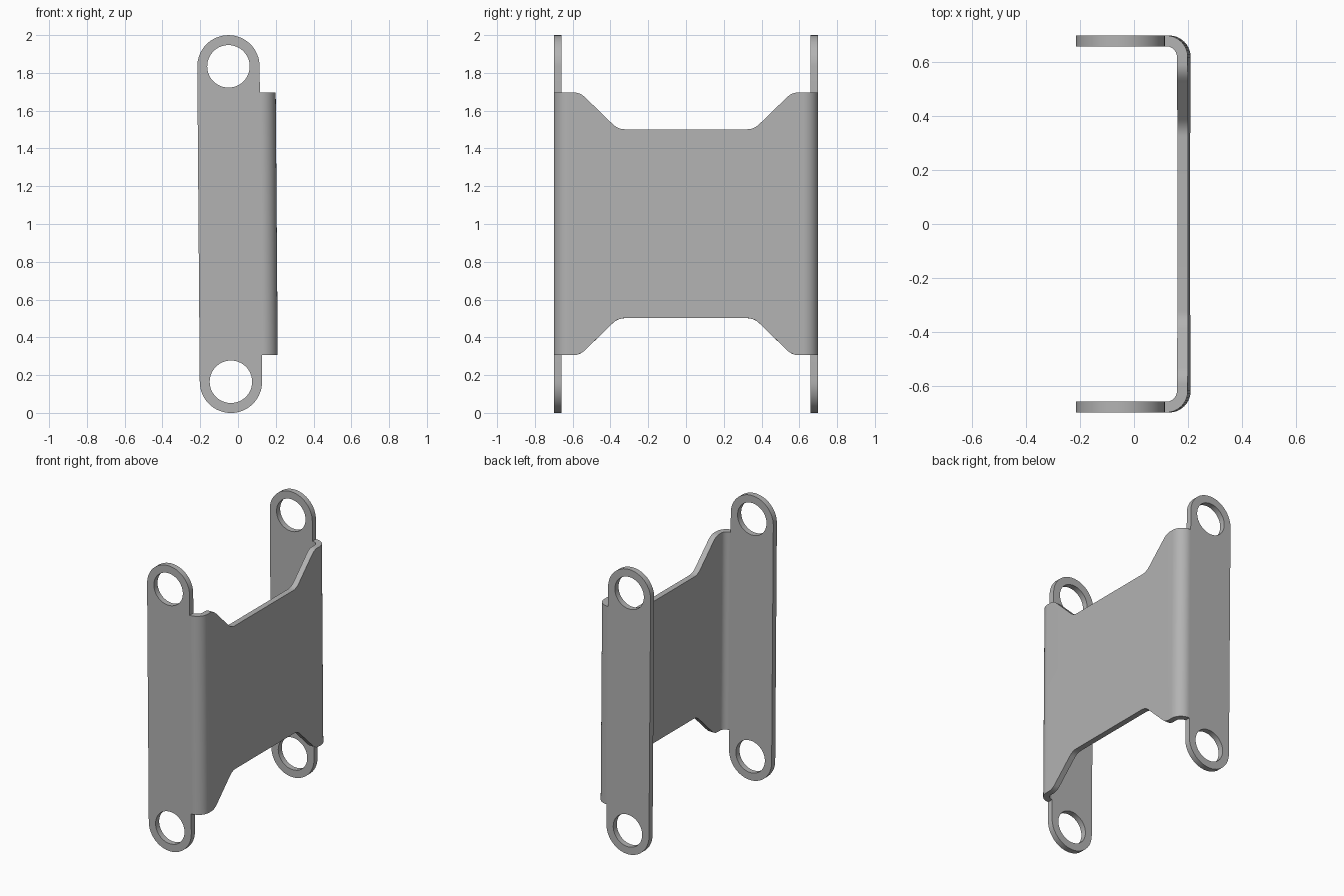
import bpy, bmesh
from math import sin, cos, pi, radians
from mathutils import Matrix, Vector

cube = bpy.data.objects.get("Cube")
if cube:
    bpy.data.objects.remove(cube, do_unlink=True)

HALF_W, THICK = 0.70, 0.04           # half width across the straps, sheet thickness
FRONT_X = 0.205                      # outer face of the web
BEND = 0.08                          # outer bend radius
EYE_X, EYE_Z, EYE_R, HOLE_R = -0.044, 0.835, 0.165, 0.1125
SHOULDER, WAIST = 0.695, 0.50        # half heights of the web


def arc(cx, cy, r, start, end, steps):
    """Points along an arc, angles in degrees."""
    angles = [radians(start + (end - start) * i / steps) for i in range(steps + 1)]
    return [(cx + r * cos(a), cy + r * sin(a)) for a in angles]


def corner(a, b, c, steps=6):
    """Rounded corner from a to c, pulled towards b."""
    a, b, c = Vector(a), Vector(b), Vector(c)
    ts = [i / steps for i in range(steps + 1)]
    return [tuple(a * (1 - t) ** 2 + b * 2 * t * (1 - t) + c * t * t) for t in ts]


def prism(name, points, axis, low, high):
    """Extrude a 2D outline along the given axis."""
    place = {"x": lambda p, d: (d, p[0], p[1]),
             "y": lambda p, d: (p[0], d, p[1]),
             "z": lambda p, d: (p[0], p[1], d)}[axis]
    bm = bmesh.new()
    ends = [[bm.verts.new(place(p, d)) for p in points] for d in (low, high)]
    for end in ends:
        bm.faces.new(end)
    n = len(points)
    for i in range(n):
        j = (i + 1) % n
        bm.faces.new((ends[0][i], ends[0][j], ends[1][j], ends[1][i]))
    bmesh.ops.recalc_face_normals(bm, faces=bm.faces)
    mesh = bpy.data.meshes.new(name)
    bm.to_mesh(mesh)
    bm.free()
    obj = bpy.data.objects.new(name, mesh)
    bpy.context.collection.objects.link(obj)
    return obj


# Bent sheet: C-shaped section with rounded bends
cx, cy = FRONT_X - BEND, HALF_W - BEND
inner, inside = BEND - THICK, HALF_W - THICK
section = ([(-0.3, -HALF_W)] + arc(cx, -cy, BEND, -90, 0, 14)
           + arc(cx, cy, BEND, 0, 90, 14) + [(-0.3, HALF_W), (-0.3, inside)]
           + arc(cx, cy, inner, 90, 0, 10) + arc(cx, -cy, inner, 0, -90, 10)
           + [(-0.3, -inside)])
bracket = prism("bracket", section, "z", -1.1, 1.1)

# Side outline: strap with round ends, plus the shoulder of the web
edge = EYE_X + EYE_R
outline = (arc(EYE_X, EYE_Z, EYE_R, 0, 180, 32) + arc(EYE_X, -EYE_Z, EYE_R, 180, 360, 32)
           + [(edge, -SHOULDER), (0.4, -SHOULDER), (0.4, SHOULDER), (edge, SHOULDER)])
cutters = [(prism("outline_cutter", outline, "y", -1, 1), "INTERSECT")]

# Eye holes and the tapered notches, above and below
half_notch = ([(0.595, 0.9)]
              + corner((0.595, SHOULDER + 0.0002), (0.56, SHOULDER), (0.532, 0.667))
              + corner((0.388, 0.527), (0.36, WAIST), (0.325, WAIST)))
for side in (1, -1):
    hole = arc(EYE_X, side * EYE_Z, HOLE_R, 0, 360, 48)[:-1]
    cutters.append((prism("hole_cutter", hole, "y", -1, 1), "DIFFERENCE"))
    notch = half_notch + [(-y, z) for y, z in reversed(half_notch)]
    notch = [(y, z * side) for y, z in notch]
    cutters.append((prism("notch_cutter", notch, "x", 0.14, 0.3), "DIFFERENCE"))

for cutter, operation in cutters:
    mod = bracket.modifiers.new(cutter.name, "BOOLEAN")
    mod.operation, mod.object, mod.solver = operation, cutter, "EXACT"

# Bake the cuts and drop the cutters
bpy.context.view_layer.update()
evaluated = bracket.evaluated_get(bpy.context.evaluated_depsgraph_get())
baked = bpy.data.meshes.new_from_object(evaluated)
bracket.modifiers.clear()
bracket.data = baked
for cutter, _ in cutters:
    bpy.data.objects.remove(cutter, do_unlink=True)

# Stand it up with its slight lean
bracket.data.transform(Matrix.Translation((0, 0, 1)) @ Matrix.Rotation(-0.0078, 4, "Y"))

# Plain grey metal
grey = bpy.data.materials.new("grey_metal")
grey.use_nodes = True
colour = (0.45, 0.45, 0.45, 1)
grey.diffuse_color = colour
grey.node_tree.nodes["Principled BSDF"].inputs["Base Color"].default_value = colour
bracket.data.materials.clear()
bracket.data.materials.append(grey)

bpy.ops.object.select_all(action="DESELECT")
bracket.select_set(True)
bpy.context.view_layer.objects.active = bracket
bpy.ops.object.shade_smooth_by_angle(angle=radians(30))
